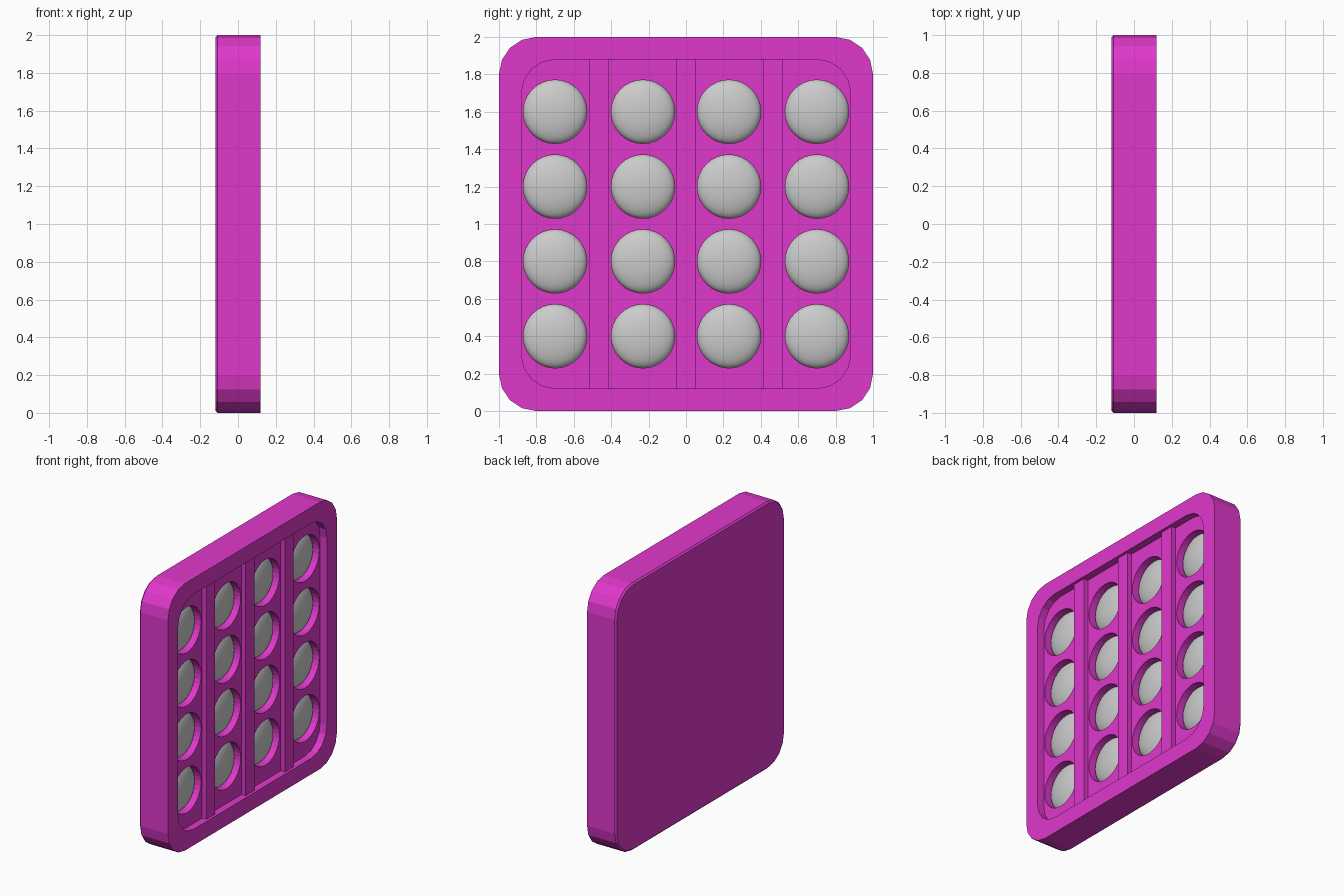
import bpy, bmesh, math
from mathutils import Matrix

if "Cube" in bpy.data.objects:
    bpy.data.objects.remove(bpy.data.objects["Cube"])

# local (u, v, w) -> world (w, u, v): profiles are drawn in the y/z plane
TO_WORLD = Matrix(((0, 0, 1, 0), (1, 0, 0, 0), (0, 1, 0, 0), (0, 0, 0, 1)))


def material(name, rgb):
    m = bpy.data.materials.new(name)
    m.diffuse_color = (*rgb, 1)
    m.use_nodes = True
    m.node_tree.nodes["Principled BSDF"].inputs["Base Color"].default_value = m.diffuse_color
    return m


MAGENTA = material("magenta plastic", (0.745, 0.04, 0.597))
GREY = material("light grey", (0.6, 0.6, 0.6))


def add_object(name, mesh, mat):
    mesh.materials.clear()
    mesh.materials.append(mat)
    ob = bpy.data.objects.new(name, mesh)
    bpy.context.collection.objects.link(ob)
    return ob


def round_rect(half, radius, segs=4):
    pts = []
    for k, (sy, sz) in enumerate(((1, 1), (-1, 1), (-1, -1), (1, -1))):
        for i in range(segs + 1):
            a = math.pi / 2 * (k + i / segs)
            pts.append((sy * (half - radius) + radius * math.cos(a),
                        1 + sz * (half - radius) + radius * math.sin(a)))
    return pts


def circle(cy, cz, r, n=32):
    return [(cy + r * math.cos(2 * math.pi * i / n),
             cz + r * math.sin(2 * math.pi * i / n)) for i in range(n)]


def plate(name, loops, x0, x1, mat):
    """Extruded flat plate; loops after the first cut holes."""
    cu = bpy.data.curves.new(name, 'CURVE')
    cu.dimensions = '2D'
    cu.fill_mode = 'BOTH'
    cu.extrude = (x1 - x0) / 2
    for loop in loops:
        sp = cu.splines.new('POLY')
        sp.points.add(len(loop) - 1)
        for p, (u, v) in zip(sp.points, loop):
            p.co = (u, v, 0, 1)
        sp.use_cyclic_u = True
    tmp = bpy.data.objects.new("temp", cu)
    bpy.context.collection.objects.link(tmp)
    dg = bpy.context.evaluated_depsgraph_get()
    mesh = bpy.data.meshes.new_from_object(tmp.evaluated_get(dg))
    bpy.data.objects.remove(tmp)
    mesh.transform(Matrix.Translation(((x0 + x1) / 2, 0, 0)) @ TO_WORLD)
    bm = bmesh.new()
    bm.from_mesh(mesh)
    bmesh.ops.remove_doubles(bm, verts=bm.verts, dist=1e-5)
    bmesh.ops.recalc_face_normals(bm, faces=bm.faces)
    for f in bm.faces:
        f.smooth = False
    bm.to_mesh(mesh)
    bm.free()
    return add_object(name, mesh, mat)


# Back shell with a small chamfer on its rear edge
bm = bmesh.new()
rings = []
for x, inset in ((-0.12, 0.012), (-0.108, 0), (0, 0)):
    rings.append([bm.verts.new((x, y, z)) for y, z in round_rect(1 - inset, 0.2 - inset)])
n = len(rings[0])
for a, b in zip(rings, rings[1:]):
    for i in range(n):
        j = (i + 1) % n
        bm.faces.new((a[i], a[j], b[j], b[i]))
bm.faces.new(rings[0])
bm.faces.new(rings[-1])
bmesh.ops.recalc_face_normals(bm, faces=bm.faces)
me = bpy.data.meshes.new("back_shell")
bm.to_mesh(me)
bm.free()
add_object("back_shell", me, MAGENTA)

# Front rim and the recessed panel with sixteen round holes
FLOOR, R = 0.065, 0.17
COLS, ROWS = (-0.7, -0.23, 0.23, 0.7), (0.4, 0.8, 1.2, 1.6)
inner = round_rect(0.88, 0.18)
plate("front_rim", [round_rect(1, 0.2), inner], 0, 0.12, MAGENTA)
plate("hole_panel", [inner] + [circle(y, z, R) for y in COLS for z in ROWS], 0, FLOOR, MAGENTA)

# Raised dividers between the columns
for i, y in enumerate((-0.465, 0, 0.465)):
    bar = [(y - 0.052, 0.12), (y + 0.052, 0.12), (y + 0.052, 1.88), (y - 0.052, 1.88)]
    plate(f"divider_{i + 1}", [bar], FLOOR, 0.1, MAGENTA)

# Flattened domes sitting in the holes
bm = bmesh.new()
bmesh.ops.create_uvsphere(bm, u_segments=32, v_segments=16, radius=1)
bmesh.ops.delete(bm, geom=[v for v in bm.verts if v.co.z < -0.01], context='VERTS')
bmesh.ops.transform(bm, matrix=TO_WORLD @ Matrix.Diagonal((R, R, 0.055, 1)), verts=bm.verts)
for f in bm.faces:
    f.smooth = True
dome = bpy.data.meshes.new("dome")
bm.to_mesh(dome)
bm.free()
for c, y in enumerate(COLS):
    for r, z in enumerate(ROWS):
        ob = add_object(f"dome_{c + 1}_{r + 1}", dome, GREY)
        ob.location = (0, y, z)
